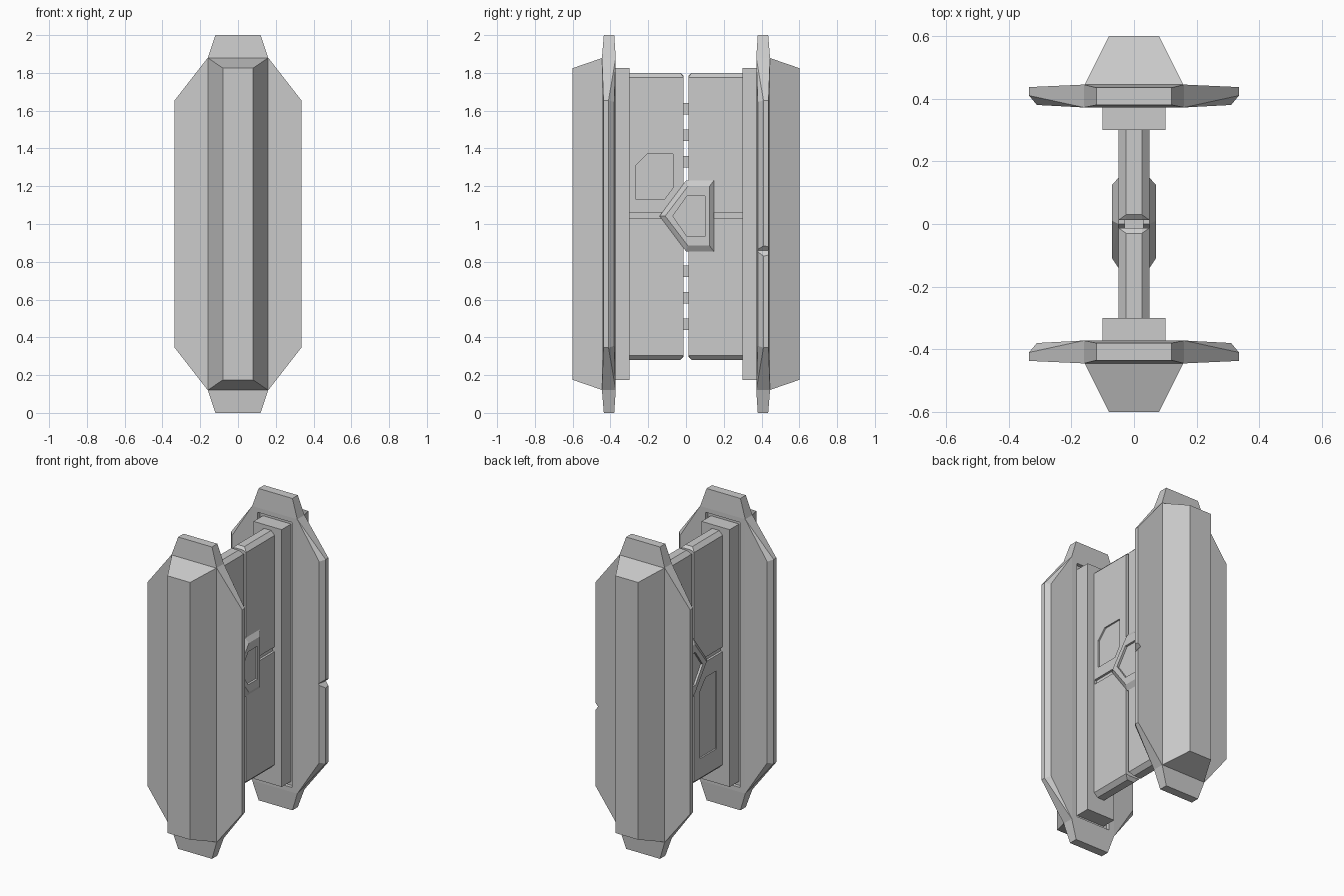
import bpy, bmesh, math

if "Cube" in bpy.data.objects:
    bpy.data.objects.remove(bpy.data.objects["Cube"])


def hull(name, pts):
    """Flat-faced convex solid through the given points."""
    bm = bmesh.new()
    for p in pts:
        bm.verts.new(p)
    bmesh.ops.convex_hull(bm, input=bm.verts[:])
    bmesh.ops.delete(bm, geom=[v for v in bm.verts if not v.link_faces], context='VERTS')
    bmesh.ops.dissolve_limit(bm, angle_limit=math.radians(1), verts=bm.verts[:], edges=bm.edges[:])
    bmesh.ops.recalc_face_normals(bm, faces=bm.faces[:])
    me = bpy.data.meshes.new(name)
    bm.to_mesh(me)
    bm.free()
    ob = bpy.data.objects.new(name, me)
    bpy.context.collection.objects.link(ob)
    return ob


def box(name, x, y, z):
    return hull(name, [(a, b, c) for a in x for b in y for c in z])


def prism(name, outline, x0, x1):
    """Extrude a (y, z) outline along x."""
    return hull(name, [(x, y, z) for x in (x0, x1) for y, z in outline])


def cut(ob, cutter):
    m = ob.modifiers.new("cut", 'BOOLEAN')
    m.operation, m.solver, m.object = 'DIFFERENCE', 'EXACT', cutter
    bpy.context.view_layer.update()
    bpy.context.view_layer.objects.active = ob
    bpy.ops.object.modifier_apply(modifier=m.name)
    bpy.data.objects.remove(cutter)


def zz(d):
    """Heights mirrored about the middle, d in from each end."""
    return (d, 2 - d)


doors = {}
for s, side in ((-1, "front"), (1, "back")):
    # end plate core with tapered tips
    pts = []
    for hx, d, y0, y1 in ((.12, 0, .38, .435), (.16, .12, .372, .445)):
        pts += [(x, s * y, z) for x in (-hx, hx) for y in (y0, y1) for z in zz(d)]
    core = hull(side + "_plate_core", pts)
    # slot the rail sits in
    cut(core, box("slot", (-.122, .122), (s * .3, s * .395), zz(.15)))

    # thin wings left and right
    for k, hand in ((-1, "left"), (1, "right")):
        pts = []
        for x, y, d in ((.16, .372, .12), (.16, .445, .12), (.31, .38, .355),
                        (.335, .41, .345), (.335, .437, .345)):
            pts += [(k * x, s * y, z) for z in zz(d)]
        wing = hull(side + "_wing_" + hand, pts)
        if s == 1 and k == 1:
            # chipped notch in one wing
            cut(wing, hull("chip", [(.30, s * .36, .86), (.32, s * .45, .86)] +
                           [(.36, s * y, z) for y in (.35, .46) for z in (.81, .90)]))

    # outer ridge
    pts = []
    for hx, y, d in ((.16, .44, .12), (.08, .60, .175)):
        pts += [(x, s * y, z) for x in (-hx, hx) for z in zz(d)]
    hull(side + "_ridge", pts)

    # door rail
    box(side + "_rail", (-.10, .10), (s * .30, s * .40), zz(.175))

    # door leaf with chamfered ends
    pts = []
    for hx, yi, z0, z1 in ((.05, .012, .305, 1.775), (.025, .012, .30, 1.785),
                           (.025, .03, .28, 1.80)):
        pts += [(x, s * y, z) for x in (-hx, hx) for y in (yi, .31) for z in (z0, z1)]
    pts += [(x, s * .31, z) for x in (-.025, .025) for z in (.28, 1.80)]
    door = hull(side + "_door", pts)
    # horizontal groove on both faces
    for k in (-1, 1):
        cut(door, box("groove", (k * .035, k * .08), (s * -.05, s * .299), (1.03, 1.06)))
    doors[side] = door

# recessed panels on the front leaf
cut(doors["front"], prism("panel", [(-.265, 1.13), (-.265, 1.31), (-.205, 1.37), (-.07, 1.37),
                                    (-.07, 1.19), (-.115, 1.13)], .04, .08))
cut(doors["front"], prism("panel", [(-.24, .43), (-.24, .93), (-.13, .93), (-.07, .86),
                                    (-.07, .43)], -.04, -.08))

# teeth bridging the gap
for i, z in enumerate((.47, .61, .75, 1.33, 1.47, 1.61)):
    box("tooth_%d" % i, (-.03, .03), (-.02, .02), (z - .03, z + .03))

# central lock: bevelled pentagon on both faces with a sunk window
rim = [(-.14, 1.042), (0, 1.23), (.147, 1.23), (.147, .855), (0, .855)]
top = [(-.11, 1.042), (.01, 1.20), (.125, 1.20), (.125, .885), (.01, .885)]
window = [(-.07, 1.042), (.005, 1.147), (.10, 1.147), (.10, .935), (.005, .935)]
lock = hull("lock", [(k * x, y, z) for k in (-1, 1) for x, o in ((.05, rim), (.07, top))
                     for y, z in o])
for k in (-1, 1):
    cut(lock, prism("window", window, k * .056, k * .10))
